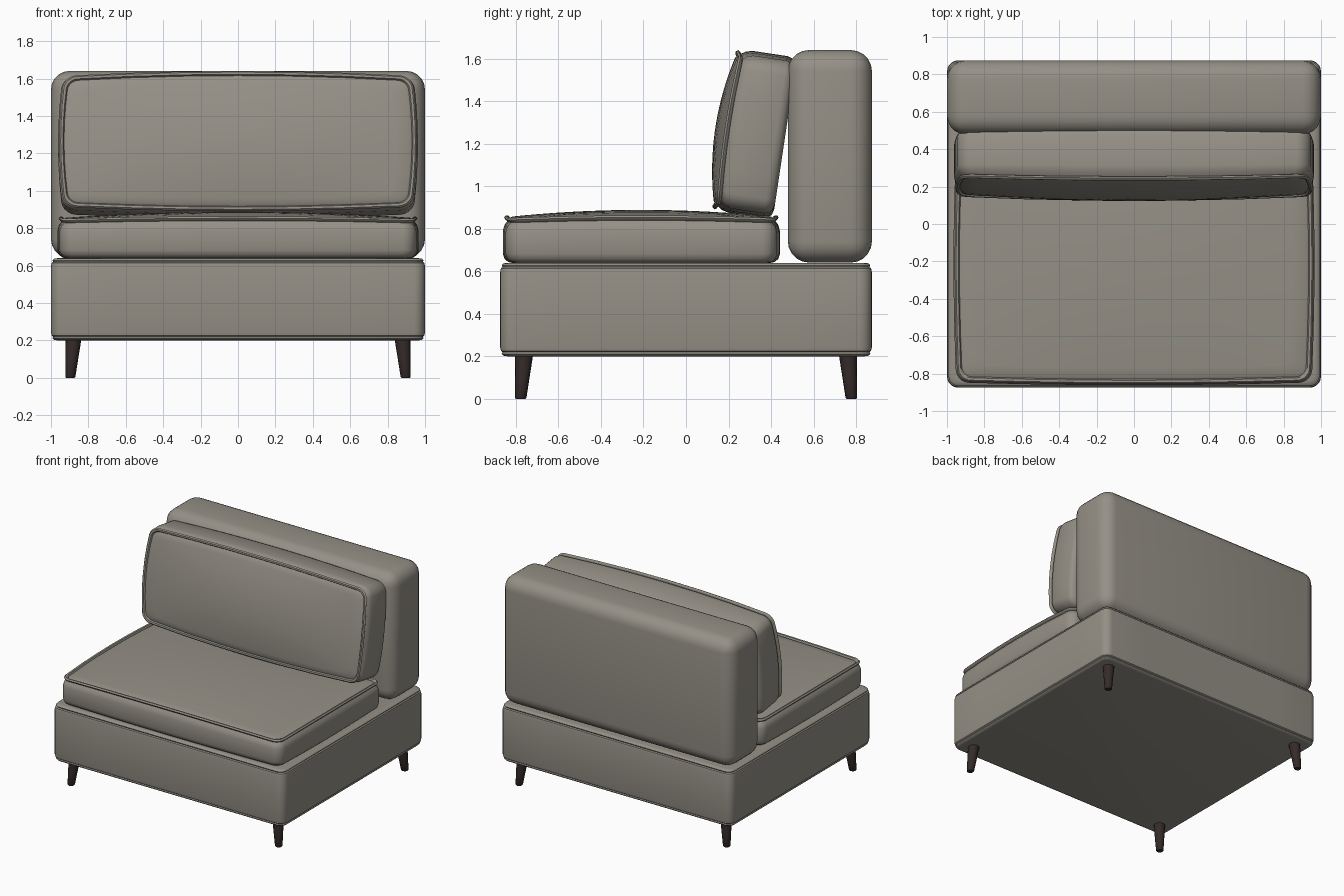
import bpy, bmesh, math
from mathutils import Matrix, Vector

if "Cube" in bpy.data.objects:
    bpy.data.objects.remove(bpy.data.objects["Cube"])


def material(name, rgb):
    m = bpy.data.materials.new(name)
    m.diffuse_color = (*rgb, 1)
    m.use_nodes = True
    m.node_tree.nodes["Principled BSDF"].inputs["Base Color"].default_value = m.diffuse_color
    return m


FABRIC = material("warm grey fabric", (0.30, 0.28, 0.24))
WOOD = material("dark wood", (0.035, 0.024, 0.023))


def finish(name, bm, mat, angle=40):
    bmesh.ops.recalc_face_normals(bm, faces=bm.faces)
    me = bpy.data.meshes.new(name)
    bm.to_mesh(me)
    bm.free()
    me.materials.append(mat)
    me.shade_smooth()
    me.set_sharp_from_angle(angle=math.radians(angle))
    ob = bpy.data.objects.new(name, me)
    bpy.context.collection.objects.link(ob)
    return ob


def outline(a, b, r, bow=0.0, side=6, arc=5):
    """Rounded rectangle whose sides swell outwards by bow."""
    pts = []
    for k, (sx, sy) in enumerate([(1, 1), (-1, 1), (-1, -1), (1, -1)]):
        cx, cy = sx * (a - r), sy * (b - r)
        for i in range(arc + 1):
            t = math.pi / 2 * (k + i / arc)
            pts.append(Vector((cx + r * math.cos(t), cy + r * math.sin(t))))
        nx, ny = [(-1, 1), (-1, -1), (1, -1), (1, 1)][k]
        t = math.pi / 2 * (k + 1)
        end = Vector((nx * (a - r) + r * math.cos(t), ny * (b - r) + r * math.sin(t)))
        start = pts[-1].copy()
        pts += [start.lerp(end, i / side) for i in range(1, side)]
    out = []
    for p in pts:
        u, v = p.x / a, p.y / b
        out.append(Vector((p.x - math.copysign(bow, p.x) * v * v * abs(u),
                           p.y - math.copysign(bow, p.y) * u * u * abs(v))))
    return out


def loft(bm, rings):
    loops = [[bm.verts.new(p) for p in ring] for ring in rings]
    n = len(loops[0])
    for lo, hi in zip(loops, loops[1:]):
        for i in range(n):
            bm.faces.new((lo[i], lo[(i + 1) % n], hi[(i + 1) % n], hi[i]))
    bm.faces.new(loops[0][::-1])
    bm.faces.new(loops[-1])


def cushion(name, a, b, t, r, bow, edge_lift, crown, place):
    """Piped cushion with a domed face towards local +z."""
    # inset and height from the back, round the edge, over the piping
    profile = [(0.05, 0), (0.025, 0.006), (0.008, 0.02), (0, 0.045), (0, t - 0.05),
               (0.008, t - 0.025), (0.024, t - 0.008), (0.012, t - 0.004),
               (0.006, t + 0.006), (0.014, t + 0.015), (0.026, t + 0.012),
               (0.032, t), (0.045, t + 0.006)]

    def lift(p):
        u, v = 1 - min(1, (p.x / a) ** 2), 1 - min(1, (p.y / b) ** 2)
        return edge_lift * (u + v) + crown * u * v

    rings = []
    for inset, z in profile:
        ring = outline(a - inset, b - inset, max(r - inset * 0.6, 0.02), bow)
        share = (max(0, z - 0.045) / (t - 0.045)) ** 2
        rings.append([Vector((p.x, p.y, z + min(1, share) * lift(p))) for p in ring])
    inner = outline(a - 0.045, b - 0.045, r - 0.027, bow)
    for s in (0.92, 0.82, 0.7, 0.55, 0.4, 0.22, 0.06):
        rings.append([Vector((p.x * s, p.y * s, t + 0.006 + lift(p * s))) for p in inner])
    bm = bmesh.new()
    loft(bm, rings)
    ob = finish(name, bm, FABRIC, 50)
    ob.matrix_world = place
    return ob


# Upholstered base with a seam near its top and bottom edges
half = [(0.035, 0.2), (0.016, 0.203), (0.008, 0.212), (0.012, 0.22), (0.004, 0.226),
        (0, 0.245)]
profile = half + [(i, 0.84 - z) for i, z in reversed(half)]
bm = bmesh.new()
loft(bm, [[Vector((p.x, p.y, z)) for p in outline(1 - i, 0.875 - i, 0.06 - i * 0.6)]
          for i, z in profile])
finish("base", bm, FABRIC)

# Thick rounded backrest
bm = bmesh.new()
bmesh.ops.create_cube(bm, size=1, matrix=Matrix.Translation((0, 0.677, 1.141))
                      @ Matrix.Diagonal((2, 0.396, 1.0, 1)))
bmesh.ops.bevel(bm, geom=bm.edges[:], offset=0.1, segments=5, profile=0.5,
                affect='EDGES')
finish("backrest", bm, FABRIC)

# Loose cushions
cushion("seat_cushion", 0.965, 0.652, 0.195, 0.07, 0.015, 0.014, 0.022,
        Matrix.Translation((0, -0.21, 0.638)))
cushion("back_cushion", 0.962, 0.385, 0.25, 0.07, 0.025, 0.02, 0.035,
        Matrix.Translation((0, 0.465, 1.225))
        @ Matrix.Rotation(math.radians(81.5), 4, 'X'))

# Splayed tapered legs
for sx, side in ((-1, "left"), (1, "right")):
    for sy, end in ((-1, "front"), (1, "back")):
        rings = []
        for z, rad in ((0, 0.023), (0.005, 0.027), (0.1, 0.034), (0.205, 0.042)):
            k = z / 0.2
            cx, cy = sx * (0.897 - 0.017 * k), sy * (0.778 - 0.016 * k)
            rings.append([Vector((cx + rad * math.cos(j * math.pi / 8),
                                  cy + rad * math.sin(j * math.pi / 8), z))
                          for j in range(16)])
        bm = bmesh.new()
        loft(bm, rings)
        finish(f"{end}_{side}_leg", bm, WOOD)
